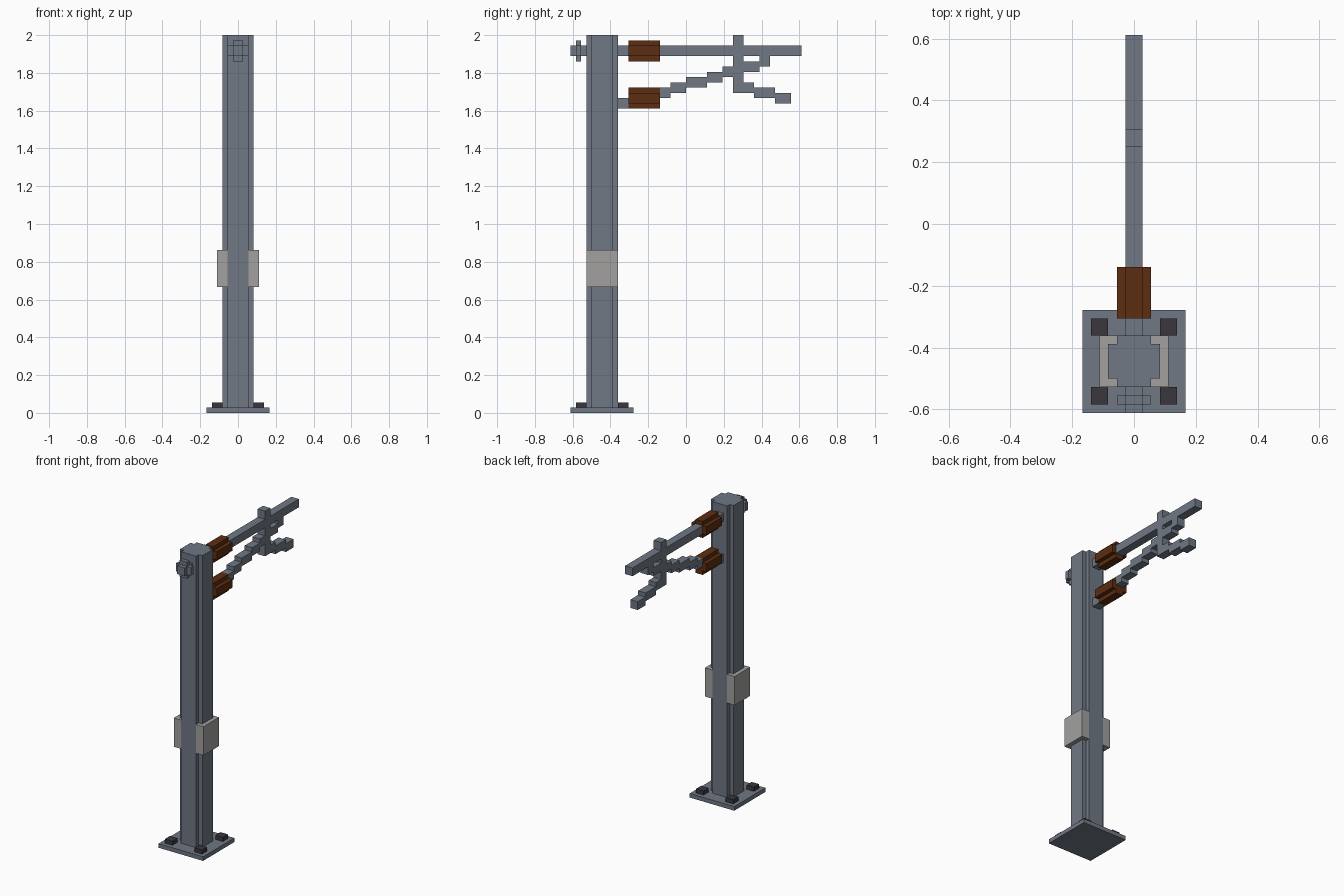
import bpy
import bmesh
from mathutils import Vector

if "Cube" in bpy.data.objects:
    bpy.data.objects.remove(bpy.data.objects["Cube"], do_unlink=True)

U = 1 / 36  # one grid cell


def make_material(name, rgb):
    mat = bpy.data.materials.new(name)
    mat.use_nodes = True
    mat.diffuse_color = (*rgb, 1)
    mat.node_tree.nodes["Principled BSDF"].inputs["Base Color"].default_value = (*rgb, 1)
    return mat


STEEL = make_material("steel grey", (0.162, 0.188, 0.231))
BROWN = make_material("insulator brown", (0.107, 0.026, 0.005))
LIGHT = make_material("light grey", (0.36, 0.355, 0.35))
DARK = make_material("bolt dark", (0.042, 0.038, 0.048))


def prism(name, points, axis, start, end, mat):
    """Extrude a flat outline along an axis; outline is (y,z), (x,z) or (x,y)."""
    bm = bmesh.new()
    verts = []
    for a, b in points:
        co = [a, b]
        co.insert(axis, start)
        verts.append(bm.verts.new(Vector(co) * U))
    face = bm.faces.new(verts)
    move = Vector((0, 0, 0))
    move[axis] = (end - start) * U
    new = bmesh.ops.extrude_face_region(bm, geom=[face])["geom"]
    bmesh.ops.translate(bm, vec=move, verts=[v for v in new if isinstance(v, bmesh.types.BMVert)])
    bmesh.ops.recalc_face_normals(bm, faces=bm.faces)
    mesh = bpy.data.meshes.new(name)
    bm.to_mesh(mesh)
    bm.free()
    mesh.materials.append(mat)
    obj = bpy.data.objects.new(name, mesh)
    bpy.context.collection.objects.link(obj)
    return obj


def box(name, x, y, z, mat):
    outline = [(x[0], y[0]), (x[1], y[0]), (x[1], y[1]), (x[0], y[1])]
    return prism(name, outline, 2, z[0], z[1], mat)


def notched(cx, cy, r):
    """Square outline of half size r with one-cell corner notches."""
    s = r - 1
    pts = [(-s, -r), (s, -r), (s, -s), (r, -s), (r, s), (s, s),
           (s, r), (-s, r), (-s, s), (-r, s), (-r, -s), (-s, -s)]
    return [(cx + a, cy + b) for a, b in pts]


def stair(name, breaks, bottoms):
    """Stepped bar two cells thick; breaks are y positions, bottoms are z."""
    low, high = [], []
    for y0, y1, z in zip(breaks, breaks[1:], bottoms):
        low += [(y0, z), (y1, z)]
        high += [(y0, z + 2), (y1, z + 2)]
    return prism(name, low + high[::-1], 0, -1, 1, STEEL)


# Base plate, post and anchor bolts
box("base_plate", (-6, 6), (-22, -10), (0, 1), STEEL)
prism("post", notched(0, -16, 3), 2, 1, 72, STEEL)
for side, sx in (("left", 1), ("right", -1)):
    x = sorted((3 * sx, 5 * sx))
    box(f"front_{side}_bolt", x, (-21, -19), (1, 2), DARK)
    box(f"back_{side}_bolt", x, (-13, -11), (1, 2), DARK)
    # Side panels on the post
    box(f"{side}_panel", sorted((2 * sx, 4 * sx)), (-19, -13), (24, 31), LIGHT)

# Upper arm with its front nut
box("upper_arm", (-1, 1), (-22, 22), (68, 70), STEEL)
prism("arm_nut", notched(0, 69, 2), 1, -21, -20, STEEL)

# Insulators
prism("upper_insulator", notched(0, 69, 2), 1, -11, -5, BROWN)
prism("lower_insulator", notched(0, 60, 2), 1, -11, -5, BROWN)

# Lower strut, hanger and stepped registration arm
box("strut_stub", (-1, 1), (-13, -11), (58, 60), STEEL)
stair("lower_strut", [-5, -3, 0, 4, 7, 9], [60, 61, 62, 63, 64])
box("hanger", (-1, 1), (9, 11), (61, 68), STEEL)
box("hanger_top", (-1, 1), (9, 11), (70, 72), STEEL)
stair("upper_strut", [11, 14, 16], [65, 66])
stair("registration_arm", [11, 13, 17, 20], [61, 60, 59])
